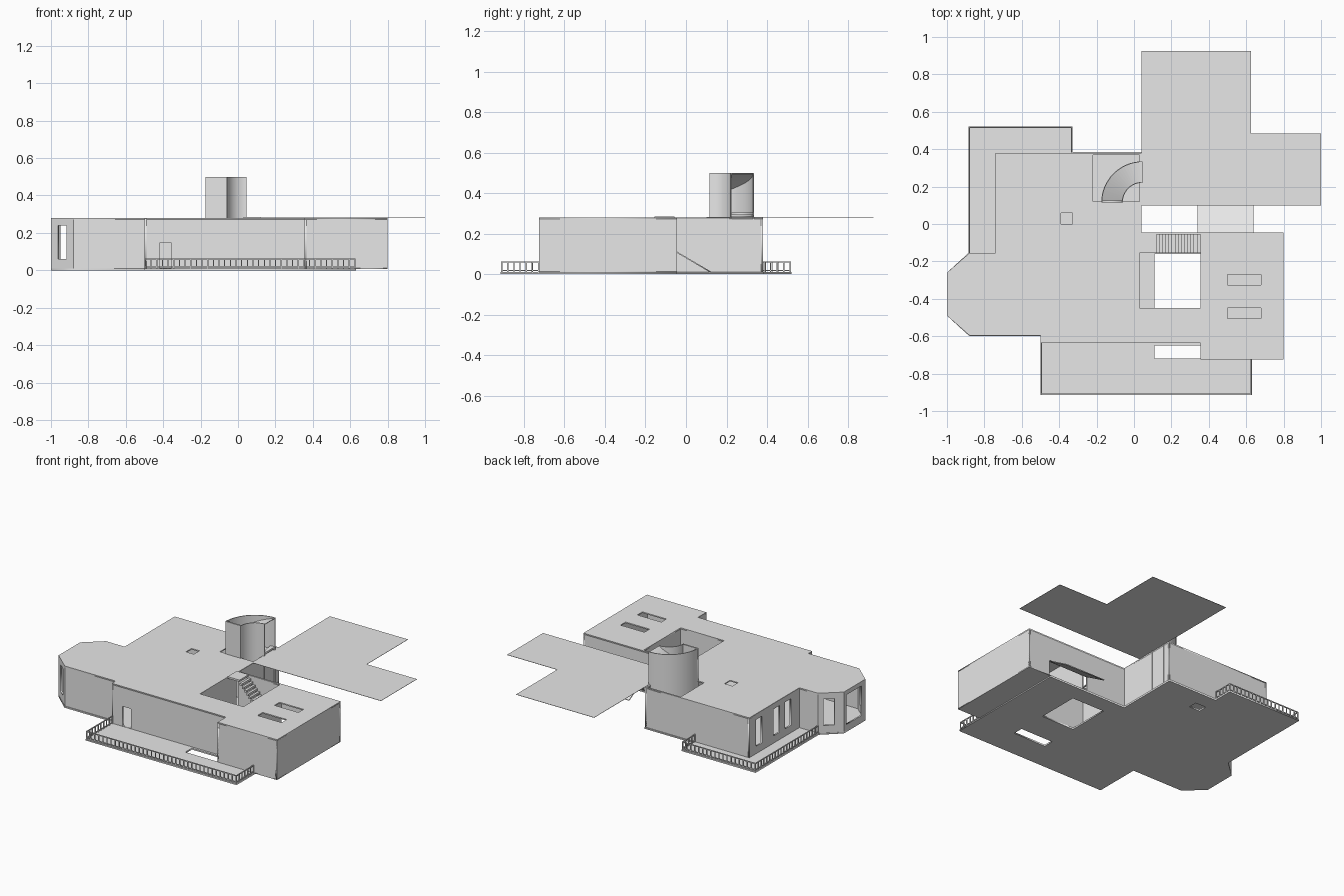
import bpy, bmesh, math
from mathutils import Matrix, Vector

if "Cube" in bpy.data.objects:
    bpy.data.objects.remove(bpy.data.objects["Cube"])

grey = bpy.data.materials.new("plain_grey")
grey.diffuse_color = (0.8, 0.8, 0.8, 1)
grey.use_nodes = True
grey.node_tree.nodes["Principled BSDF"].inputs["Base Color"].default_value = grey.diffuse_color

TOP = 0.28      # roof level
BASE = 0.01     # floor level
WALL = 0.01     # wall thickness


def rect(x0, x1, y0, y1):
    return [(x0, y0), (x1, y0), (x1, y1), (x0, y1)]


def panel(name, loops, thick, matrix):
    """Flat plate cut from an outline (first loop) and holes (other loops)."""
    cu = bpy.data.curves.new(name, 'CURVE')
    cu.dimensions = '2D'
    cu.fill_mode = 'BOTH'
    cu.extrude = thick / 2
    for pts in loops:
        sp = cu.splines.new('POLY')
        sp.points.add(len(pts) - 1)
        for p, (x, y) in zip(sp.points, pts):
            p.co = (x, y, 0, 1)
        sp.use_cyclic_u = True
    ob = bpy.data.objects.new(name, cu)
    bpy.context.collection.objects.link(ob)
    ob.matrix_world = matrix
    bpy.ops.object.select_all(action='DESELECT')
    ob.select_set(True)
    bpy.context.view_layer.objects.active = ob
    bpy.ops.object.convert(target='MESH')
    ob = bpy.context.object
    ob.data.materials.clear()
    ob.data.materials.append(grey)
    return ob


def slab(name, loops, z0, z1):
    return panel(name, loops, z1 - z0, Matrix.Translation((0, 0, (z0 + z1) / 2)))


def wall(name, p, q, holes=(), z0=BASE, z1=TOP - 0.002):
    """Upright wall from p to q, thickness to the left; holes are (from, to, low, high)."""
    d = Vector((q[0] - p[0], q[1] - p[1], 0))
    x, up = d.normalized(), Vector((0, 0, 1))
    side = x.cross(up)
    m = Matrix((x, up, side)).transposed().to_4x4()
    m.translation = Vector((p[0], p[1], 0)) - side * WALL / 2
    return panel(name, [rect(0, d.length, z0, z1)] + [rect(*h) for h in holes], WALL, m)


def mesh_object(name, bm):
    bmesh.ops.recalc_face_normals(bm, faces=bm.faces)
    me = bpy.data.meshes.new(name)
    bm.to_mesh(me)
    bm.free()
    me.materials.append(grey)
    ob = bpy.data.objects.new(name, me)
    bpy.context.collection.objects.link(ob)
    return ob


def add_box(bm, x0, x1, y0, y1, z0, z1):
    m = Matrix.Translation(((x0 + x1) / 2, (y0 + y1) / 2, (z0 + z1) / 2))
    m = m @ Matrix.Diagonal((x1 - x0, y1 - y0, z1 - z0, 1))
    bmesh.ops.create_cube(bm, size=1, matrix=m)


# Floor slabs with the terraces
slab("ground_floor", [
    [(-.885, .52), (-.33, .52), (-.33, .385), (.04, .385), (.04, -.045), (.63, -.045),
     (.63, -.915), (-.5, -.915), (-.5, -.6), (-.88, -.6), (-1, -.49), (-1, -.26), (-.885, -.155)],
    rect(.11, .355, -.45, -.16), rect(.11, .355, -.72, -.65), rect(-.34, -.26, .22, .28)], 0, BASE)
slab("wing_floor", [rect(.63, .8, -.725, -.045)], .007, .012)

# Outline of the building, counterclockwise
outline = [(-.74, .38), (-.74, -.155), (-.88, -.155), (-1, -.26), (-1, -.49), (-.88, -.595),
           (-.5, -.595), (-.5, -.635), (.355, -.635), (.355, -.725), (.8, -.725), (.8, -.045),
           (.04, -.045), (.04, .38)]

# Roof with skylights, courtyard and tower opening
slab("roof", [outline, rect(-.22, .03, .12, .37), rect(.03, .355, -.45, -.057),
              rect(-.39, -.33, 0, .06), rect(.5, .68, -.325, -.27), rect(.5, .68, -.505, -.45)],
     TOP - .008, TOP)

# Outer walls, with openings keyed by wall number
openings = {
    0: [(.07, .135, .06, .24), (.26, .325, .06, .24), (.38, .445, .06, .24)],
    2: [(.035, .1, .06, .24)],
    3: [(.03, .19, .05, .25)],
    4: [(.05, .11, .06, .24)],
    7: [(.08, .145, BASE + .002, .145)],
    11: [(.16, .46, BASE + .002, .11)],
}
for i, p in enumerate(outline):
    wall(f"outer_wall_{i}", p, outline[(i + 1) % len(outline)], openings.get(i, ()))

# Courtyard walls
wall("courtyard_left_wall", (.03, -.45), (.03, -.057))
wall("courtyard_right_wall", (.355, -.057), (.355, -.45))
wall("courtyard_front_wall", (.355, -.45), (.03, -.45))

# Courtyard stairs descending from a landing at roof level
bm = bmesh.new()
add_box(bm, .03, .12, -.155, -.057, TOP - .008, TOP + .004)
steps = 14
for i in range(steps):
    x = .12 + i * .235 / steps
    z = TOP - (i + 1) * (TOP - BASE) / (steps + 1)
    add_box(bm, x, x + .235 / steps, -.155, -.057, z - .014, z)
mesh_object("courtyard_stairs", bm)

# Tilted garage door
m = Matrix.Translation((.49, .037, .06)) @ Matrix.Rotation(-math.atan2(.1, .17), 4, 'X')
panel("garage_door", [rect(-.15, .15, -.098, .098)], .006, m)

# Upper forecourt at roof level
slab("forecourt", [[(.04, .1), (1, .1), (1, .485), (.625, .485), (.625, .925), (.04, .925)]],
     TOP, TOP + .002)

# Curved stair tower: a quarter ring
CX, CY, R_IN, R_OUT, TALL, N = .045, .115, .105, .22, .5, 20


def polar(r, t):
    a = math.pi * (1 - t / 2)
    return (CX + r * math.cos(a), CY + r * math.sin(a))


def ring(r0, r1, t0=0.0, t1=1.0, n=N):
    ts = [t0 + (t1 - t0) * i / n for i in range(n + 1)]
    return [polar(r1, t) for t in ts] + [polar(r0, t) for t in reversed(ts)]


for nm, a, b in (("tower_outer_wall", R_OUT - .005, R_OUT), ("tower_inner_wall", R_IN, R_IN + .005)):
    slab(nm, [ring(a, b)], BASE, TALL)
    bpy.ops.object.shade_smooth_by_angle(angle=math.radians(30))
wall("tower_end_wall", (CX - R_OUT, CY), (CX - R_IN, CY), z1=TALL)

# Spiral roof of the tower, rising to the open end
bm = bmesh.new()
rows = []
for i in range(N + 1):
    t = i / N
    z = .385 + (TALL - .387) * t
    rows.append([bm.verts.new((*polar(r, t), z + dz))
                 for r, dz in ((R_IN + .002, 0), (R_OUT - .002, 0),
                               (R_OUT - .002, -.004), (R_IN + .002, -.004))])
for a, b in zip(rows, rows[1:]):
    for k in range(4):
        bm.faces.new((a[k], a[(k + 1) % 4], b[(k + 1) % 4], b[k]))
bm.faces.new(rows[0])
bm.faces.new(rows[-1])
mesh_object("tower_spiral_roof", bm)

# Spiral steps inside the tower
for i in range(10):
    z = .16 + .016 * i
    slab(f"tower_step_{i}", [ring(R_IN + .005, R_OUT - .005, i / 10, (i + 1) / 10, 2)], z - .012, z)


# Terrace railings: rails and balusters
def railing(name, path):
    bm = bmesh.new()
    h = .003
    for (x0, y0), (x1, y1) in zip(path, path[1:]):
        for z in (.018, .06):
            add_box(bm, min(x0, x1) - h, max(x0, x1) + h, min(y0, y1) - h, max(y0, y1) + h, z - h, z + h)
        n = max(1, round(math.hypot(x1 - x0, y1 - y0) / .03))
        for i in range(n + 1):
            x, y = x0 + (x1 - x0) * i / n, y0 + (y1 - y0) * i / n
            add_box(bm, x - h, x + h, y - h, y + h, BASE, .06)
    mesh_object(name, bm)


railing("front_railing", [(-.495, -.638), (-.495, -.91), (.625, -.91), (.625, -.728)])
railing("back_railing", [(-.88, -.155), (-.88, .515), (-.335, .515), (-.335, .385)])
